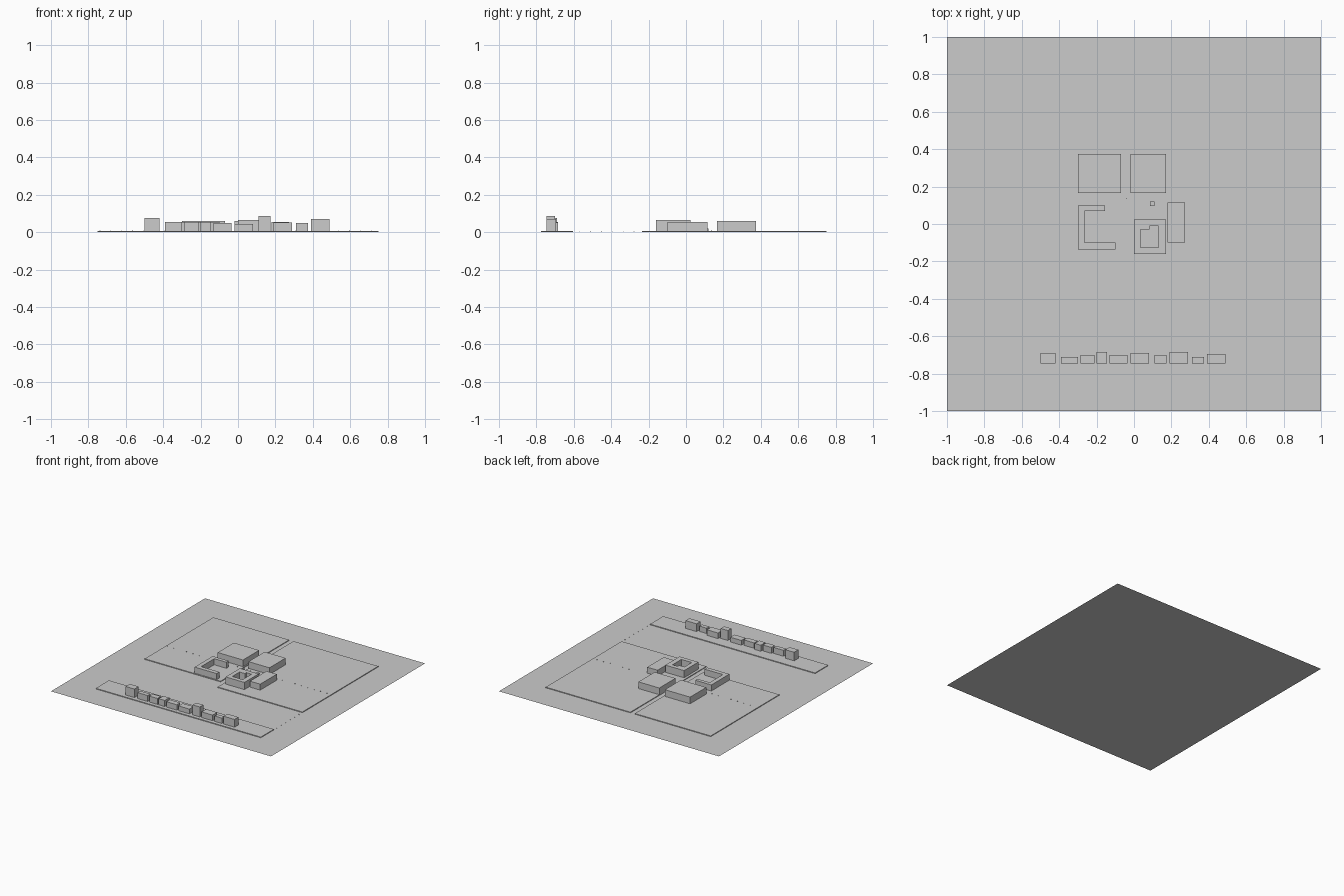
import bpy, bmesh

old = bpy.data.objects.get("Cube")
if old:
    bpy.data.objects.remove(old)

grey = bpy.data.materials.new("plain grey")
grey.use_nodes = True
COLOUR = (0.6, 0.6, 0.6, 1)
grey.diffuse_color = COLOUR
grey.node_tree.nodes["Principled BSDF"].inputs["Base Color"].default_value = COLOUR


def finish(name, bm):
    mesh = bpy.data.meshes.new(name)
    bmesh.ops.recalc_face_normals(bm, faces=bm.faces)
    bm.to_mesh(mesh)
    bm.free()
    mesh.materials.append(grey)
    obj = bpy.data.objects.new(name, mesh)
    bpy.context.collection.objects.link(obj)
    return obj


def prism(name, outline, height, base=0.0):
    """Extrude a flat outline upwards."""
    bm = bmesh.new()
    face = bm.faces.new([bm.verts.new((x, y, base)) for x, y in outline])
    top = bmesh.ops.extrude_face_region(bm, geom=[face], use_keep_orig=True)["geom"]
    verts = [v for v in top if isinstance(v, bmesh.types.BMVert)]
    bmesh.ops.translate(bm, verts=verts, vec=(0, 0, height - base))
    return finish(name, bm)


def block(name, x0, x1, y0, y1, height, base=0.0):
    return prism(name, [(x0, y0), (x1, y0), (x1, y1), (x0, y1)], height, base)


# Ground sheet
bm = bmesh.new()
bmesh.ops.create_grid(bm, x_segments=1, y_segments=1, size=1)
finish("ground", bm)

# Raised pavements
KERB = 0.006
block("street_pavement", -0.75, 0.75, -0.775, -0.605, KERB)
block("left_pavement", -0.75, -0.06, -0.14, 0.75, KERB)
block("right_pavement", -0.02, 0.75, -0.235, 0.75, KERB)

# Terrace of houses: left, right, back, height
houses = [
    (-0.50, -0.42, -0.69, 0.076), (-0.39, -0.30, -0.71, 0.055),
    (-0.285, -0.21, -0.70, 0.055), (-0.20, -0.145, -0.685, 0.056),
    (-0.13, -0.035, -0.70, 0.05), (-0.02, 0.08, -0.69, 0.045),
    (0.11, 0.175, -0.70, 0.088), (0.19, 0.29, -0.685, 0.052),
    (0.31, 0.375, -0.71, 0.05), (0.39, 0.49, -0.695, 0.07),
]
for i, (x0, x1, back, height) in enumerate(houses):
    block(f"house_{i + 1}", x0, x1, -0.745, back, height)

# Large halls and the side wing
block("left_hall", -0.30, -0.07, 0.165, 0.375, 0.061)
block("right_hall", -0.02, 0.17, 0.165, 0.375, 0.061)
block("side_wing", 0.178, 0.272, -0.10, 0.115, 0.055)

# C-shaped building
prism("c_shaped_building", [
    (-0.30, -0.135), (-0.10, -0.135), (-0.10, -0.10), (-0.265, -0.10),
    (-0.265, 0.07), (-0.155, 0.07), (-0.155, 0.10), (-0.30, 0.10)], 0.056)

# Courtyard building, hollowed by a cutter
court = block("courtyard_building", 0.0, 0.17, -0.16, 0.025, 0.065)
cutter = prism("courtyard_cutter", [
    (0.035, -0.125), (0.13, -0.125), (0.13, -0.01),
    (0.083, -0.01), (0.083, -0.03), (0.035, -0.03)], 0.2, KERB)
cutter.hide_render = True
cutter.hide_viewport = True
cut = court.modifiers.new("courtyard", 'BOOLEAN')
cut.object = cutter
cut.solver = 'EXACT'

# Small kiosk behind the courtyard
block("kiosk", 0.085, 0.11, 0.095, 0.12, 0.02)

# Low studs marking the lane and the crossing
for i in range(26):
    x = -0.74 + i * 0.058
    if -0.31 < x < -0.15 or 0.18 < x < 0.26:
        continue
    block(f"lane_stud_{i}", x, x + 0.004, 0.135, 0.139, KERB + 0.003)
for i in range(6):
    y = -0.57 + i * 0.058
    block(f"crossing_stud_{i}", 0.748, 0.752, y, y + 0.004, 0.004)
